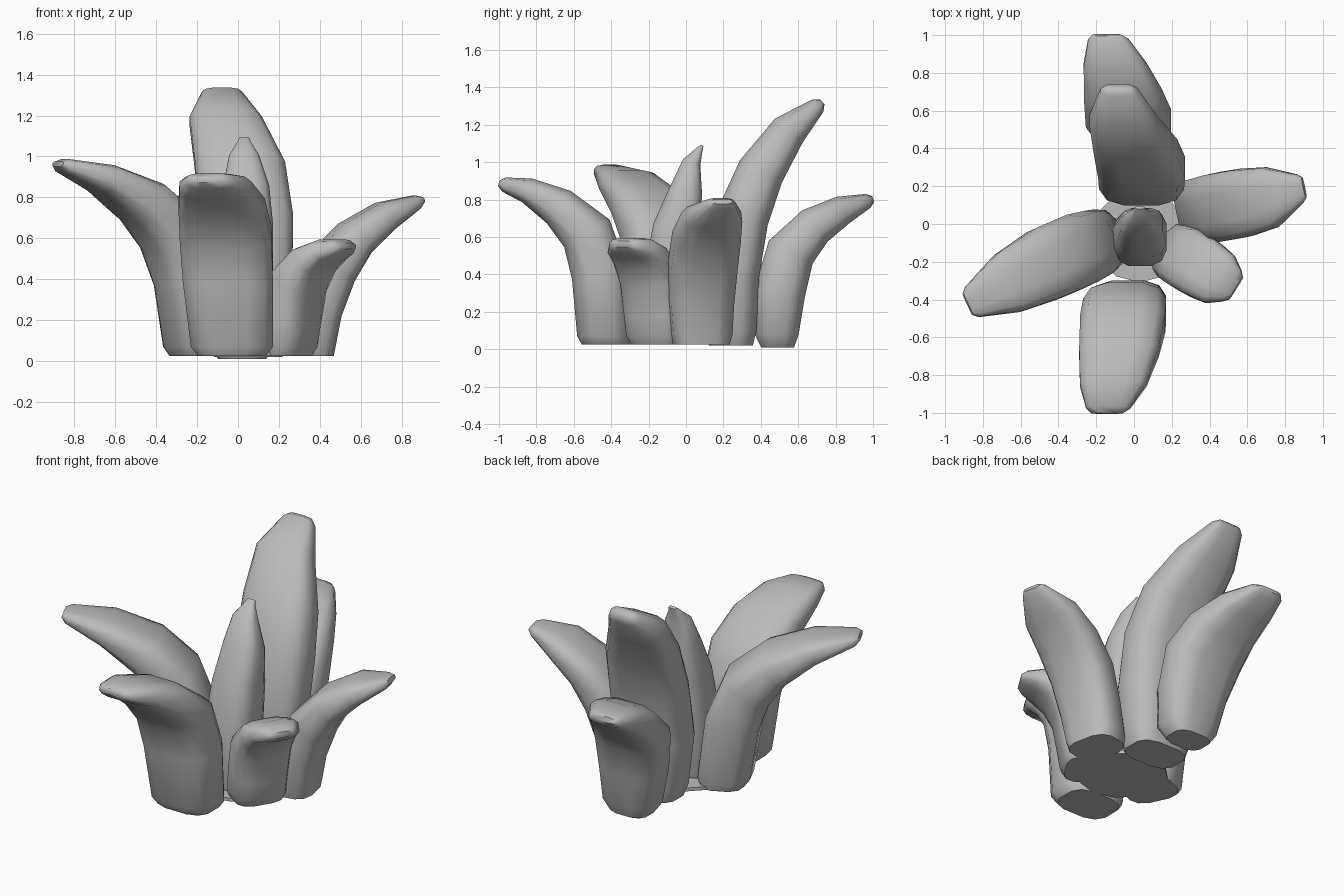
import bpy, bmesh, math
from mathutils import Vector

if "Cube" in bpy.data.objects:
    bpy.data.objects.remove(bpy.data.objects["Cube"])

grey = bpy.data.materials.new("plain grey")
grey.diffuse_color = (0.5, 0.5, 0.5, 1)
grey.use_nodes = True
grey.node_tree.nodes["Principled BSDF"].inputs["Base Color"].default_value = grey.diffuse_color
SIDES = 12


def finish(name, bm):
    """Turn a bmesh into a shaded, coloured object."""
    bmesh.ops.recalc_face_normals(bm, faces=bm.faces)
    me = bpy.data.meshes.new(name)
    bm.to_mesh(me)
    bm.free()
    me.materials.append(grey)
    ob = bpy.data.objects.new(name, me)
    bpy.context.collection.objects.link(ob)
    bpy.ops.object.select_all(action='DESELECT')
    ob.select_set(True)
    bpy.context.view_layer.objects.active = ob
    bpy.ops.object.shade_smooth_by_angle(angle=math.radians(50))


def leaf(name, angle, rings):
    """Sweep a rounded slab along a spine; each ring is (x, y, z, width, thickness)."""
    a = math.radians(angle)
    side = Vector((-math.sin(a), math.cos(a), 0))
    pts = [Vector(r[:3]) for r in rings]
    sizes = [r[3:] for r in rings]
    # rounded tip: pull the last ring back and add a smaller one
    end = (pts[-1] - pts[-2]).normalized()
    tip = pts[-1] + end * 0.012
    pts[-1] = pts[-1] - end * 0.018
    pts.append(tip)
    sizes.append((sizes[-1][0] * 0.7, sizes[-1][1] * 0.4))
    bm = bmesh.new()
    loops = []
    for i, (p, (w, t)) in enumerate(zip(pts, sizes)):
        tan = pts[min(i + 1, len(pts) - 1)] - pts[max(i - 1, 0)]
        if i < 2:
            tan = Vector((0, 0, 1))      # flat foot
        nrm = side.cross(tan.normalized()).normalized()
        loop = []
        for k in range(SIDES):
            b = 2 * math.pi * (k + 0.5) / SIDES
            c, s = math.cos(b), math.sin(b)
            u = math.copysign(abs(c) ** 0.65, c) * w / 2
            v = math.copysign(abs(s) ** 0.65, s) * t / 2
            loop.append(bm.verts.new(p + side * u + nrm * v))
        loops.append(loop)
    for lo, hi in zip(loops, loops[1:]):
        for k in range(SIDES):
            j = (k + 1) % SIDES
            bm.faces.new((lo[k], lo[j], hi[j], hi[k]))
    bm.faces.new(loops[0][::-1])
    bm.faces.new(loops[-1])
    finish(name, bm)


# Front leaf, bending outwards
leaf("front_leaf", -90, [
    (-.03, -.43, .025, .34, .26), (-.03, -.44, .07, .41, .29), (-.05, -.46, .40, .45, .31),
    (-.06, -.53, .62, .46, .29), (-.08, -.68, .76, .43, .22), (-.11, -.85, .85, .36, .14),
    (-.14, -.99, .885, .24, .08)])

# Tall leaf behind the centre
leaf("tall_back_leaf", 90, [
    (.05, .24, .02, .34, .24), (.05, .24, .10, .40, .28), (.04, .245, .40, .46, .30),
    (.04, .30, .70, .47, .29), (.01, .40, .95, .45, .26), (-.06, .55, 1.17, .36, .20),
    (-.08, .72, 1.315, .20, .09)])

# Lower leaf at the very back
leaf("low_back_leaf", 90, [
    (.02, .49, .01, .24, .18), (.02, .485, .08, .34, .24), (0, .50, .30, .40, .28),
    (-.03, .56, .52, .46, .27), (-.06, .69, .66, .42, .22), (-.10, .84, .745, .34, .16),
    (-.14, .99, .80, .22, .08)])

# Left leaf
leaf("left_leaf", 205, [
    (-.19, -.09, .025, .30, .26), (-.20, -.10, .07, .34, .30), (-.24, -.12, .40, .37, .31),
    (-.32, -.15, .62, .40, .30), (-.46, -.21, .77, .40, .24), (-.66, -.31, .89, .34, .15),
    (-.87, -.42, .96, .18, .07)])

# Right leaf
leaf("right_leaf", 12, [
    (.34, .08, .025, .30, .24), (.345, .08, .08, .33, .25), (.38, .08, .25, .35, .24),
    (.45, .09, .45, .37, .25), (.57, .11, .60, .37, .20), (.72, .14, .71, .33, .15),
    (.89, .19, .785, .16, .07)])

# Short leaf at front right
leaf("short_front_right_leaf", -32, [
    (.23, -.15, .025, .28, .22), (.24, -.16, .07, .32, .24), (.255, -.17, .20, .33, .24),
    (.29, -.19, .38, .34, .23), (.37, -.24, .49, .33, .17), (.45, -.29, .54, .30, .12),
    (.53, -.335, .56, .20, .08)])

# Pointed young leaf in the middle
leaf("centre_leaf", 90, [
    (.03, -.09, .025, .26, .24), (.03, -.09, .08, .28, .27), (.03, -.08, .40, .29, .29),
    (.04, -.05, .65, .27, .26), (.04, 0, .85, .23, .18), (.03, .03, 1.0, .15, .10),
    (.03, .08, 1.08, .07, .04)])

# Flat root plate joining the inner leaf feet
bm = bmesh.new()
bmesh.ops.create_cone(bm, cap_ends=True, segments=12, radius1=.25, radius2=.25, depth=.02)
bmesh.ops.translate(bm, verts=bm.verts, vec=(.03, -.06, .035))
finish("root_plate", bm)
